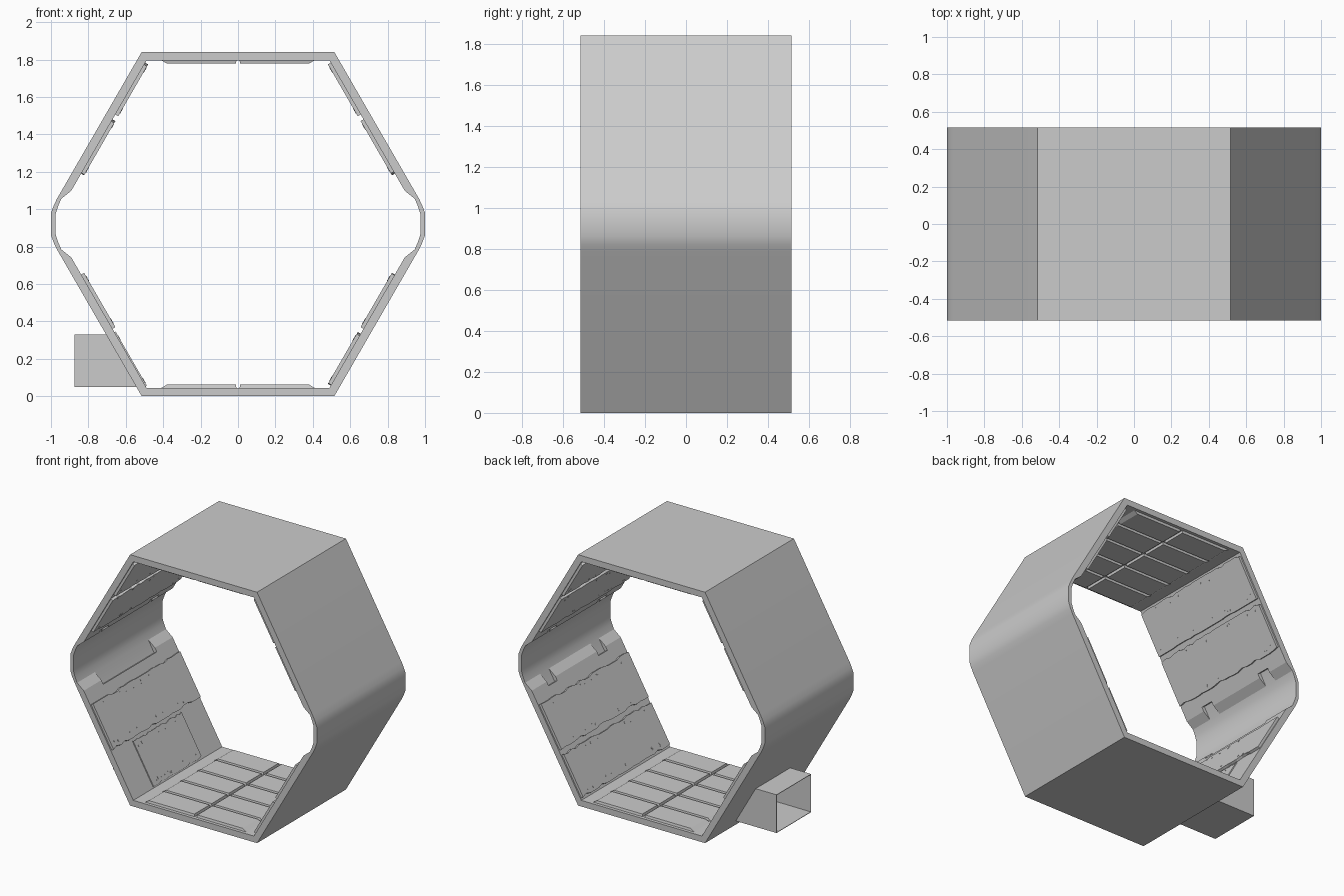
import bpy, bmesh, math, random

if "Cube" in bpy.data.objects:
    bpy.data.objects.remove(bpy.data.objects["Cube"])
random.seed(4)
H, Y = 1.84, 0.515          # total height, half depth


def make(name, bm, smooth=False):
    bmesh.ops.recalc_face_normals(bm, faces=bm.faces)
    me = bpy.data.meshes.new(name)
    bm.to_mesh(me)
    bm.free()
    ob = bpy.data.objects.new(name, me)
    bpy.context.collection.objects.link(ob)
    if smooth:
        bpy.ops.object.select_all(action='DESELECT')
        ob.select_set(True)
        bpy.context.view_layer.objects.active = ob
        bpy.ops.object.shade_smooth_by_angle(angle=math.radians(25))
    return ob


def loft(bm, a, b):
    """Close two matching rings of points into a solid."""
    va, vb = [bm.verts.new(p) for p in a], [bm.verts.new(p) for p in b]
    bm.faces.new(va)
    bm.faces.new(vb)
    n = len(va)
    for i in range(n):
        j = (i + 1) % n
        bm.faces.new((va[i], va[j], vb[j], vb[i]))


def wall(t, d, y, sx=1, up=1):
    """Point on a slanted wall: t along it, d inward from its outer face."""
    x = 0.515 + 0.5 * t - 0.866 * d
    z = H - 0.866 * t - 0.5 * d
    return (sx * x, y, z if up > 0 else H - z)


# hexagonal shell: right upper quarter profile, mirrored down and across
def xz(t, d):
    p = wall(t, d, 0)
    return (p[0], p[2])


outer = [(0, H), (0.515, H), xz(0.905, 0), (0.985, 1.02), (1.0, 0.98)]
inner = [(0, 1.795), (0.489, 1.795), xz(0.80, 0.045), xz(0.80, 0.02),
         xz(0.895, 0.02), (0.962, 1.015), (0.975, 0.975)]
flip = lambda pts: [(x, H - z) for x, z in reversed(pts)]
profile = outer + flip(outer) + (inner + flip(inner))[::-1]
bm = bmesh.new()
loft(bm, [(x, -Y, z) for x, z in profile], [(x, Y, z) for x, z in profile])
bmesh.ops.delete(bm, geom=[f for f in bm.faces if abs(f.calc_center_median().x) < 1e-5],
                 context='FACES')
bmesh.ops.mirror(bm, geom=bm.verts[:] + bm.edges[:] + bm.faces[:], axis='X', merge_dist=1e-4)
make("hex_shell", bm, True)


# notched ledges beside the rounded side corners
def ledge(sx, up):
    bm = bmesh.new()
    prof = [(0.80, 0.02), (0.80, 0.045), (0.83, 0.045), (0.895, 0.02)]
    spans = [(-Y, -0.34), (-0.24, 0.24), (0.34, Y)]
    if sx < 0 and up < 0:
        spans = [(-Y, -0.31), (0.31, Y)]
    for y0, y1 in spans:
        loft(bm, [wall(t, d, y0, sx, up) for t, d in prof],
             [wall(t, d, y1, sx, up) for t, d in prof])
    make("corner_ledge", bm)


# worn wall plates with chipped edges and small studs
def plate(name, t0, t1, half, d1, sx, up):
    bm = bmesh.new()
    n = 22
    ys = [-half + 2 * half * i / n for i in range(n + 1)]
    chip = lambda: random.choice((0, 0, 0.004, 0.012))
    ring = [(t0 + chip(), y) for y in ys] + [(t1 - chip(), y) for y in reversed(ys)]
    loft(bm, [wall(t, 0.044, y, sx, up) for t, y in ring],
         [wall(t, d1, y, sx, up) for t, y in ring])
    for i in range(16):
        t = random.choice((t0 + 0.035, t1 - 0.035)) + random.uniform(-0.012, 0.012)
        y, r = random.uniform(-half + 0.03, half - 0.03), 0.006
        oct_ = [(t + r * math.cos(k * math.pi / 3), y + r * math.sin(k * math.pi / 3))
                for k in range(6)]
        loft(bm, [wall(a, d1 - 0.001, b, sx, up) for a, b in oct_],
             [wall(a, d1 + 0.002, b, sx, up) for a, b in oct_])
    make(name, bm)


for sx in (1, -1):
    for up in (1, -1):
        ledge(sx, up)
        plate("inner_plate", 0.39, 0.725, 0.505, 0.063, sx, up)
        if sx < 0 and up < 0:
            plate("duct_hatch", 0.035, 0.37, 0.28, 0.052, sx, up)
        else:
            plate("outer_plate", 0.04, 0.36, 0.505, 0.063, sx, up)

# bevelled floor and ceiling tiles, two columns by five rows
for name, up in (("floor_tiles", -1), ("ceiling_tiles", 1)):
    bm = bmesh.new()
    zf = lambda z: z if up < 0 else H - z
    for row in range(5):
        y0 = -0.5 + row * 0.2 + 0.008
        y1 = y0 + 0.184
        for x0, x1, a, b in ((-0.41, -0.008, 0.03, 0.004), (0.008, 0.41, 0.004, 0.03)):
            base = [(x0, y0), (x1, y0), (x1, y1), (x0, y1)]
            top = [(x0 + a, y0 + .004), (x1 - b, y0 + .004), (x1 - b, y1 - .004), (x0 + a, y1 - .004)]
            loft(bm, [(x, y, zf(0.044)) for x, y in base], [(x, y, zf(0.062)) for x, y in top])
    make(name, bm)

# open square duct on the lower left outside wall
bm = bmesh.new()
end = [bm.verts.new(p) for p in ((-0.875, -0.2, 0.05), (-0.875, 0.2, 0.05),
                                 (-0.875, 0.2, 0.33), (-0.875, -0.2, 0.33))]
root = [bm.verts.new(p) for p in ((-0.54, -0.2, 0.05), (-0.54, 0.2, 0.05),
                                  (-0.70, 0.2, 0.33), (-0.70, -0.2, 0.33))]
for i in range(4):
    j = (i + 1) % 4
    bm.faces.new((end[i], end[j], root[j], root[i]))
duct = make("side_duct", bm)
mod = duct.modifiers.new("thickness", 'SOLIDIFY')
mod.thickness = 0.005
